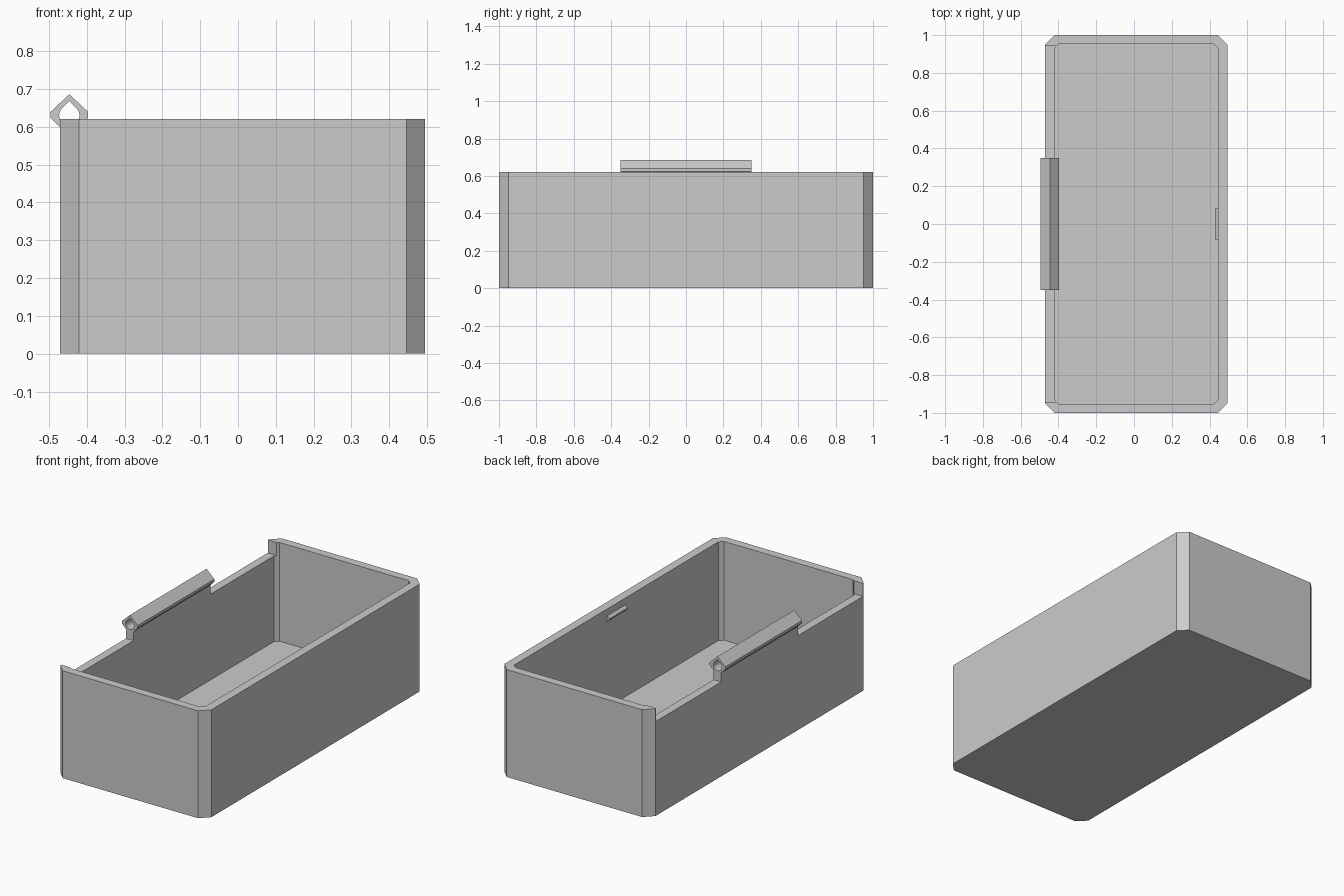
import bpy, bmesh, math

cube = bpy.data.objects.get("Cube")
if cube:
    bpy.data.objects.remove(cube, do_unlink=True)

grey = bpy.data.materials.new("plain grey")
grey.use_nodes = True
colour = (0.6, 0.6, 0.6, 1)
grey.diffuse_color = colour
grey.node_tree.nodes["Principled BSDF"].inputs["Base Color"].default_value = colour


def prism(name, points, start, end):
    """Extrude a closed list of 3D points from start to end offset vectors."""
    bm = bmesh.new()
    rings = [[bm.verts.new([p + o for p, o in zip(pt, off)]) for pt in points]
             for off in (start, end)]
    n = len(points)
    for i in range(n):
        j = (i + 1) % n
        bm.faces.new((rings[0][i], rings[0][j], rings[1][j], rings[1][i]))
    bm.faces.new(rings[0][::-1])
    bm.faces.new(rings[1])
    bmesh.ops.recalc_face_normals(bm, faces=bm.faces)
    mesh = bpy.data.meshes.new(name)
    bm.to_mesh(mesh)
    bm.free()
    mesh.materials.append(grey)
    obj = bpy.data.objects.new(name, mesh)
    bpy.context.collection.objects.link(obj)
    return obj


def plan(x0, x1, y0, y1, c):
    """Rectangle in plan with cut corners."""
    xy = [(x0 + c, y0), (x1 - c, y0), (x1, y0 + c), (x1, y1 - c),
          (x1 - c, y1), (x0 + c, y1), (x0, y1 - c), (x0, y0 + c)]
    return [(x, y, 0) for x, y in xy]


def side(xz):
    return [(x, 0, z) for x, z in xz]


def cut(obj, cutter):
    """Subtract the cutter and discard it."""
    mod = obj.modifiers.new("cut", "BOOLEAN")
    mod.operation = "DIFFERENCE"
    mod.solver = "EXACT"
    mod.object = cutter
    bpy.context.view_layer.update()
    graph = bpy.context.evaluated_depsgraph_get()
    result = bpy.data.meshes.new_from_object(obj.evaluated_get(graph))
    obj.modifiers.clear()
    obj.data = result
    bpy.data.objects.remove(cutter, do_unlink=True)


# Open box with cut corners, then the low stretch of the hinge wall
LEFT, INNER, TOP, LOW, HALF = -0.47, -0.422, 0.62, 0.545, 0.35
box = prism("box", plan(LEFT, 0.495, -1, 1, 0.05), (0, 0, 0), (0, 0, TOP))
cut(box, prism("cavity", plan(INNER, 0.445, -0.952, 0.952, 0.022),
               (0, 0, 0.05), (0, 0, 0.8)))
notch = side([(-0.6, LOW), (INNER + 0.01, LOW), (INNER + 0.01, 0.8), (-0.6, 0.8)])
cut(box, prism("notch", notch, (0, -0.943, 0), (0, 0.943, 0)))

# Hinge barrel: pointed roof, short sides, stem standing on the low wall
MID = (LEFT + INNER) / 2
half = [(0.05, 0.639), (0.05, 0.624), (INNER - MID, 0.598), (INNER - MID, LOW)]
outline = [(MID, 0.686)] + [(MID + x, z) for x, z in half]
outline += [(MID - x, z) for x, z in reversed(half)]
hinge = prism("hinge_barrel", side(outline), (0, -HALF, 0), (0, HALF, 0))

# Teardrop bore through the barrel
R, CZ = 0.027, 0.63
bore = [(MID, CZ + R * math.sqrt(2))]
for i in range(19):
    a = math.radians(45 - 15 * i)
    bore.append((MID + R * math.cos(a), CZ + R * math.sin(a)))
cut(hinge, prism("bore", side(bore), (0, -0.5, 0), (0, 0.5, 0)))

# Small catch ridge on the opposite inner wall
ridge = [(0.447, 0.545), (0.43, 0.56), (0.43, 0.567), (0.447, 0.582)]
prism("catch_ridge", side(ridge), (0, -0.083, 0), (0, 0.083, 0))
